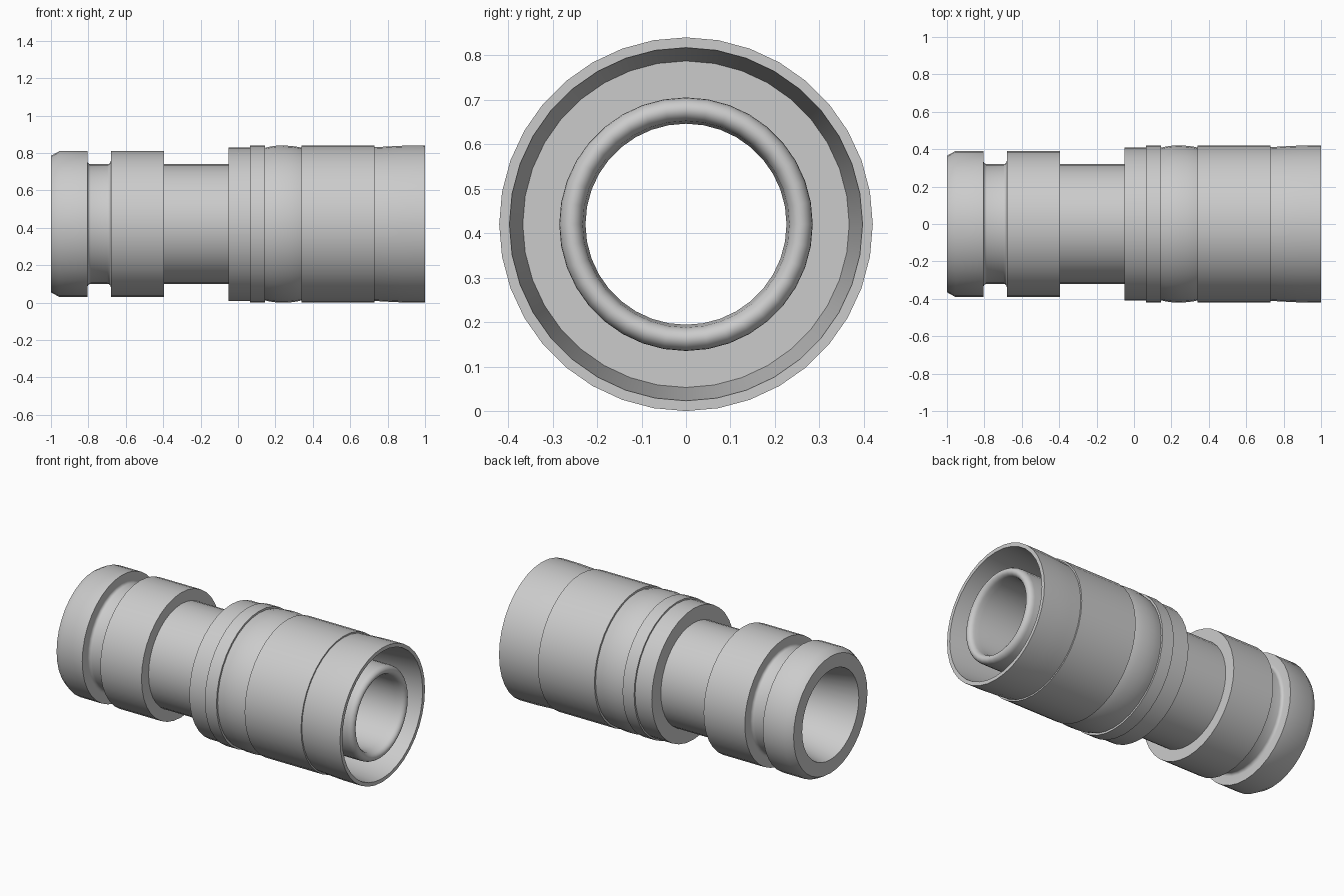
import bpy, bmesh
from math import sin, cos, pi, radians

if "Cube" in bpy.data.objects:
    bpy.data.objects.remove(bpy.data.objects["Cube"])

AXIS_Z = 0.42
SIDES = 36


def lathe(name, profile):
    """Revolve (x, radius) points around the long axis; outside runs toward +x."""
    bm = bmesh.new()
    rings = []
    for x, r in profile:
        rings.append([bm.verts.new((x, r * cos(2 * pi * k / SIDES),
                                    AXIS_Z + r * sin(2 * pi * k / SIDES)))
                      for k in range(SIDES)])
    for a, b in zip(rings, rings[1:]):
        for k in range(SIDES):
            n = (k + 1) % SIDES
            bm.faces.new((a[k], a[n], b[n], b[k]))
    mesh = bpy.data.meshes.new(name)
    bm.to_mesh(mesh)
    bm.free()
    obj = bpy.data.objects.new(name, mesh)
    bpy.context.collection.objects.link(obj)
    bpy.ops.object.select_all(action='DESELECT')
    obj.select_set(True)
    bpy.context.view_layer.objects.active = obj
    bpy.ops.object.shade_smooth_by_angle(angle=radians(30))
    return obj


def arc(cx, cr, ax, ar, start, end, steps):
    """Elliptical arc of profile points, angles in degrees from +x."""
    pts = []
    for i in range(steps + 1):
        t = radians(start + (end - start) * i / steps)
        pts.append((cx + ax * cos(t), cr + ar * sin(t)))
    return pts


FLOOR_X = 0.65

# Inner stem: rounded nose, through bore, chamfered end and grooved outside
stem = [(FLOOR_X, 0.285)]
stem += arc(0.955, 0.258, 0.035, 0.027, 90, -90, 10)
stem += [(0.93, 0.226), (-0.65, 0.226), (-0.8, 0.24), (-1, 0.28)]
stem += [(-1, 0.365), (-0.955, 0.39), (-0.805, 0.39), (-0.805, 0.338)]
stem += arc(-0.787, 0.338, 0.018, 0.018, 180, 270, 4)[1:]
stem += arc(-0.698, 0.338, 0.018, 0.018, 270, 360, 4)
stem += [(-0.68, 0.39), (-0.395, 0.39), (-0.395, 0.32), (-0.05, 0.32)]
lathe("stem", stem)

# Outer sleeve: collar steps, crimp bulge, barrel, flared rim and cavity
sleeve = [(-0.05, 0.32), (-0.05, 0.41), (0.065, 0.41), (0.065, 0.42),
          (0.145, 0.42), (0.145, 0.408)]
sleeve += [(0.17, 0.414), (0.205, 0.419), (0.245, 0.42), (0.285, 0.418),
           (0.32, 0.413), (0.34, 0.408)]
sleeve += [(0.34, 0.42), (0.73, 0.42), (0.73, 0.411), (0.8, 0.415),
           (0.88, 0.419), (1, 0.42)]
sleeve += [(1, 0.397), (FLOOR_X, 0.367), (FLOOR_X, 0.285)]
lathe("sleeve", sleeve)
